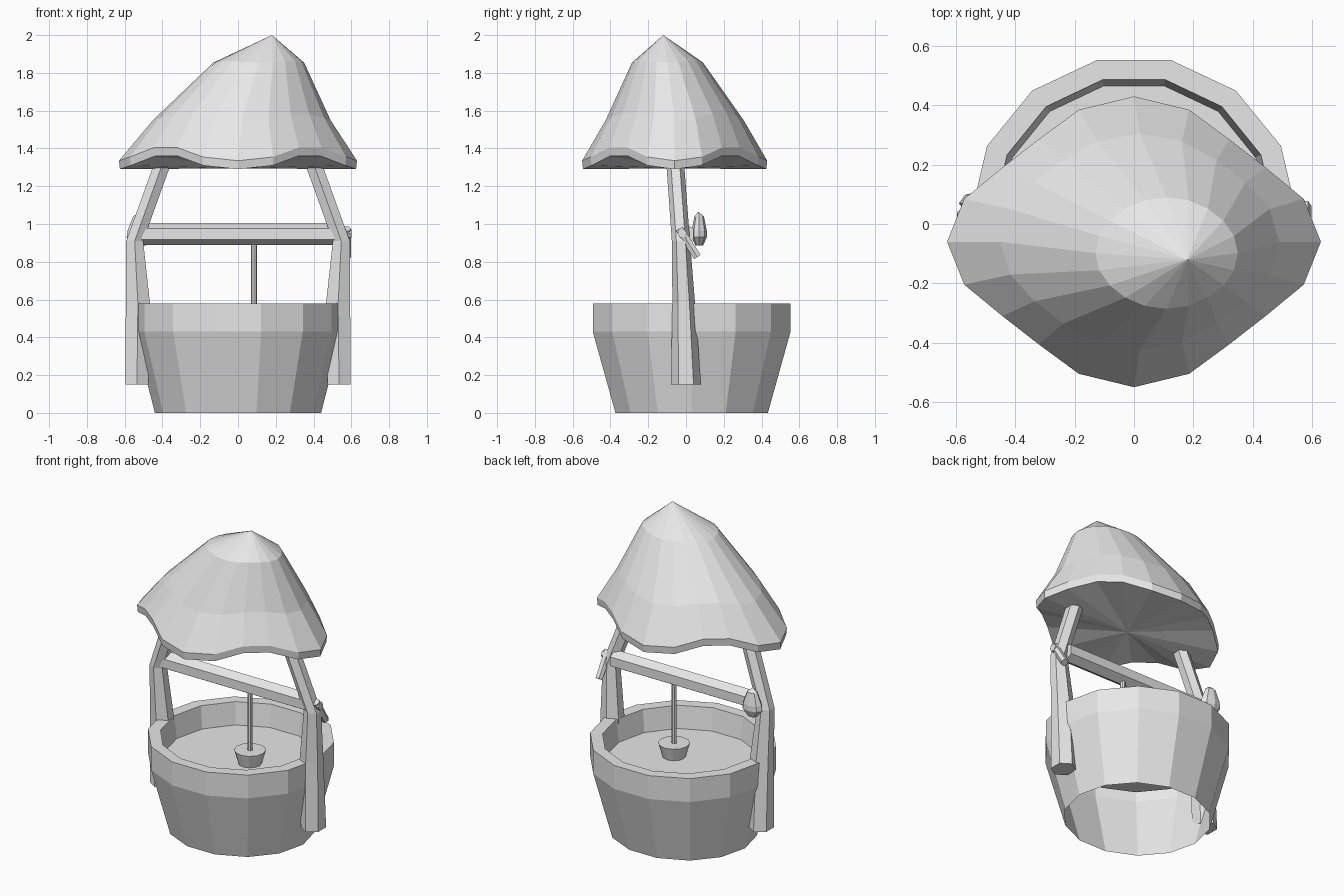
import bpy, bmesh
from math import sin, cos, pi, radians
from mathutils import Vector

if "Cube" in bpy.data.objects:
    bpy.data.objects.remove(bpy.data.objects["Cube"])

stone = bpy.data.materials.new("plain grey")
stone.use_nodes = True
stone.diffuse_color = (0.8, 0.8, 0.8, 1)
stone.node_tree.nodes["Principled BSDF"].inputs["Base Color"].default_value = (0.8, 0.8, 0.8, 1)


def ring(centre, rx, ry, sides, turn=0.0):
    """Horizontal polygon of points around a centre."""
    cx, cy, cz = centre
    angles = [turn + 2 * pi * i / sides for i in range(sides)]
    return [(cx + rx * cos(a), cy + ry * sin(a), cz) for a in angles]


def loft(name, rings, start=None, end=None):
    """Skin rings together; each end is open (None), 'flat' or a fan to a point."""
    bm = bmesh.new()
    rows = [[bm.verts.new(p) for p in r] for r in rings]
    n = len(rows[0])
    for a, b in zip(rows, rows[1:]):
        for i in range(n):
            j = (i + 1) % n
            bm.faces.new((a[i], a[j], b[j], b[i]))
    for row, cap in ((rows[0], start), (rows[-1], end)):
        if cap == "flat":
            bm.faces.new(row)
        elif cap:
            tip = bm.verts.new(cap)
            for i in range(n):
                bm.faces.new((row[i], row[(i + 1) % n], tip))
    bmesh.ops.recalc_face_normals(bm, faces=bm.faces)
    mesh = bpy.data.meshes.new(name)
    bm.to_mesh(mesh)
    bm.free()
    mesh.materials.append(stone)
    obj = bpy.data.objects.new(name, mesh)
    bpy.context.collection.objects.link(obj)
    return obj


def rod(name, a, b, radius, sides, turn=0.0):
    """Straight prism between two points."""
    a, b = Vector(a), Vector(b)
    q = (b - a).to_track_quat("Z", "Y")
    section = [Vector(p) for p in ring((0, 0, 0), radius, radius, sides, turn)]
    return loft(name, [[q @ p + end for p in section] for end in (a, b)], "flat", "flat")


# Basin: flared wall, upright rim band, inner wall and water, open underneath
basin = [(0.44, 0.414, 0), (0.55, 0.537, 0.43), (0.55, 0.537, 0.58),
         (0.475, 0.468, 0.58), (0.455, 0.447, 0.44)]
loft("basin", [ring((0, 0.03, z), rx, ry, 14) for rx, ry, z in basin], None, "flat")

# Roof: leaning cone with four drooping corners
DROOP = [(1, 0), (0.955, 0.02), (0.87, 0.07), (0.87, 0.07), (0.955, 0.02)]


def roof_ring(centre, rx, ry, amount):
    points = []
    for i, (x, y, z) in enumerate(ring((0, 0, 0), rx, ry, 20)):
        scale, lift = DROOP[i % 5]
        s = 1 - (1 - scale) * amount
        points.append(Vector(centre) + Vector((x * s, y * s, lift * amount)))
    return points


loft("roof", [
    roof_ring((0, -0.06, 1.29), 0.625, 0.485, 1),
    roof_ring((0, -0.06, 1.335), 0.63, 0.49, 1),
    roof_ring((0.02, -0.06, 1.55), 0.47, 0.365, 0.5),
    roof_ring((0.11, -0.098, 1.855), 0.24, 0.188, 0.1),
], (0, -0.06, 1.295), (0.18, -0.12, 2.0))

# Bent posts, one on each side
post = [(0.535, 0.0, 0.15, 0.062, 0.08), (0.53, -0.012, 0.58, 0.064, 0.06),
        (0.547, -0.027, 0.91, 0.045, 0.048), (0.385, -0.06, 1.36, 0.045, 0.047)]
for side, label in ((1, "left"), (-1, "right")):
    loft(label + "_post",
         [ring((side * x, y, z), rx * 1.15, ry, 6, pi / 6) for x, y, z, rx, ry in post],
         "flat", "flat")

# Crossbar with a crank at one end
rod("crossbar", (-0.51, -0.01, 0.947), (0.51, -0.01, 0.947), 0.058, 6, pi / 2)
rod("crank_axle", (0.5, -0.02, 0.95), (0.6, -0.02, 0.95), 0.025, 6)
rod("crank_arm", (0.575, -0.035, 0.975), (0.575, 0.06, 0.825), 0.024, 6)

# Faceted lantern-like knob beside the other post
knob = [(0.03, 0.02, 0.885), (0.07, 0.04, 0.93), (0.065, 0.04, 0.965), (0.035, 0.025, 1.04)]
loft("knob", [ring((-0.52, 0.07, z), rx, ry, 8) for rx, ry, z in knob],
     "flat", (-0.52, 0.065, 1.065))

# Rope and bucket
rod("rope", (0.085, 0, 0.5), (0.085, 0, 0.93), 0.016, 8)
loft("bucket", [ring((0.085, 0, 0.43), 0.066, 0.066, 12),
                ring((0.085, 0, 0.525), 0.093, 0.093, 12)], "flat", "flat")
